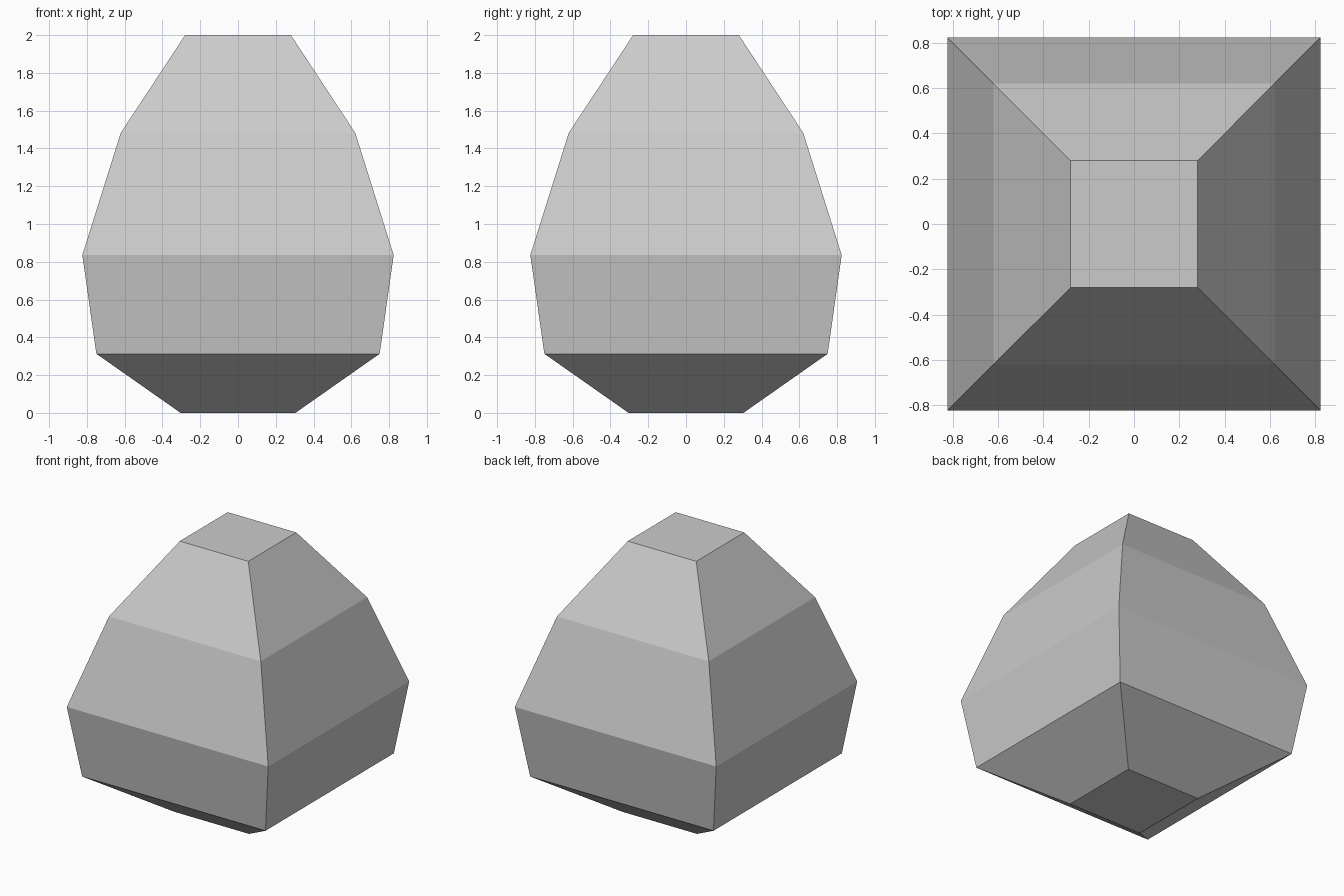
import bpy, bmesh

if "Cube" in bpy.data.objects:
    bpy.data.objects.remove(bpy.data.objects["Cube"])

# Square cross-sections from bottom to top: (half width, height)
PROFILE = [(0.304, 0.0), (0.75, 0.313), (0.824, 0.836), (0.621, 1.482), (0.28, 2.0)]


def square_loft(name, profile):
    bm = bmesh.new()
    rings = [[bm.verts.new((sx * r, sy * r, z))
              for sx, sy in ((-1, -1), (1, -1), (1, 1), (-1, 1))]
             for r, z in profile]
    # Side bands
    for low, high in zip(rings, rings[1:]):
        for i in range(4):
            j = (i + 1) % 4
            bm.faces.new((low[i], low[j], high[j], high[i]))
    # Flat bottom and top
    bm.faces.new(rings[0][::-1])
    bm.faces.new(rings[-1])
    mesh = bpy.data.meshes.new(name)
    bm.to_mesh(mesh)
    bm.free()
    obj = bpy.data.objects.new(name, mesh)
    bpy.context.collection.objects.link(obj)
    return obj


# Faceted boulder
square_loft("faceted_rock", PROFILE)
